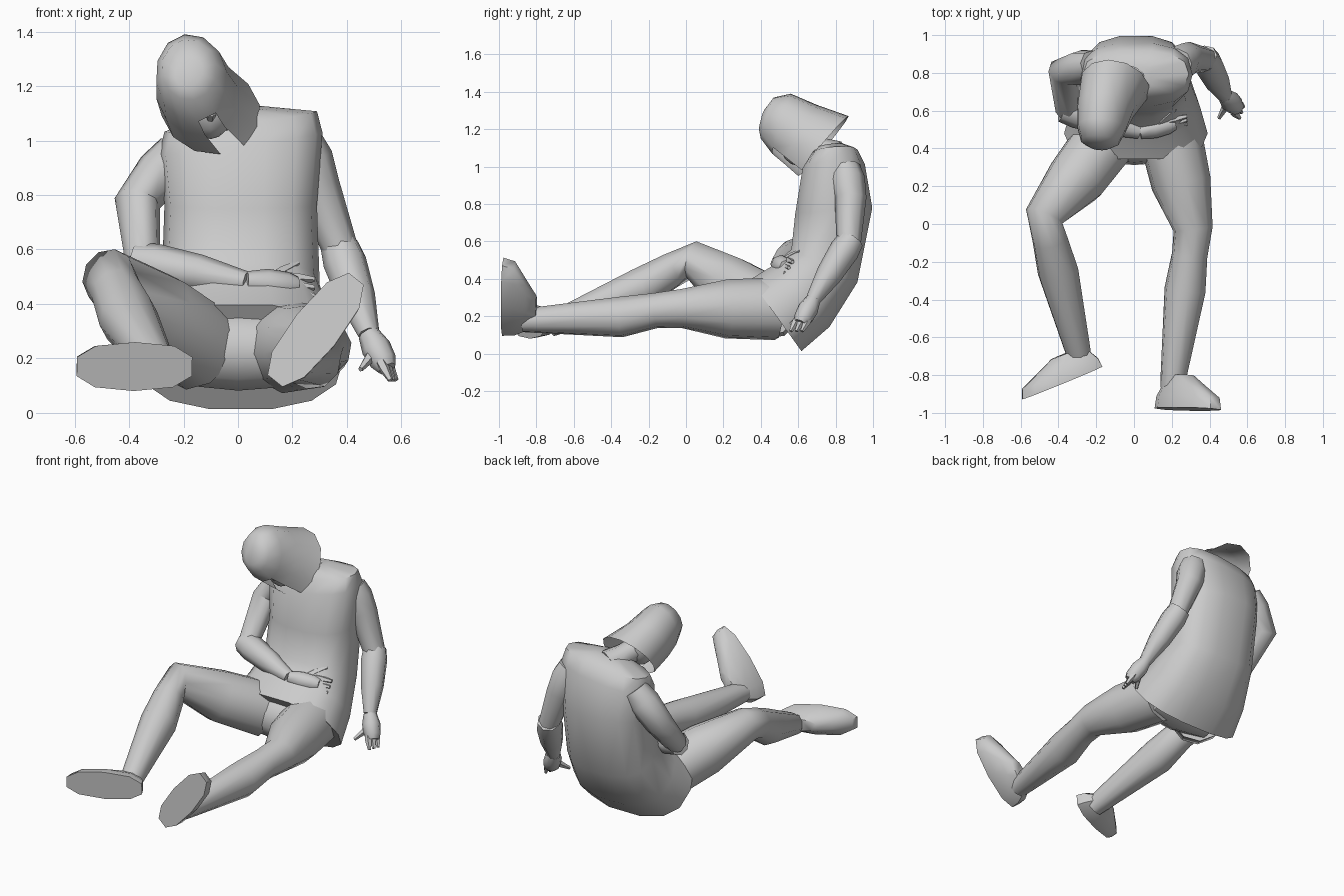
import bpy, bmesh, math
from mathutils import Vector

old_cube = bpy.data.objects.get("Cube")
if old_cube:
    bpy.data.objects.remove(old_cube, do_unlink=True)

grey = bpy.data.materials.new("plain_grey")
grey.use_nodes = True
grey.diffuse_color = (0.6, 0.6, 0.6, 1)
grey.node_tree.nodes["Principled BSDF"].inputs["Base Color"].default_value = grey.diffuse_color


def finish(name, bm):
    """Turn a bmesh into a smooth shaded object that keeps sharp edges."""
    bmesh.ops.recalc_face_normals(bm, faces=bm.faces)
    mesh = bpy.data.meshes.new(name)
    bm.to_mesh(mesh)
    bm.free()
    mesh.materials.append(grey)
    part = bpy.data.objects.new(name, mesh)
    bpy.context.collection.objects.link(part)
    bpy.ops.object.select_all(action='DESELECT')
    part.select_set(True)
    bpy.context.view_layer.objects.active = part
    bpy.ops.object.shade_smooth_by_angle(angle=math.radians(50))


def ellipse(centre, across, along, sides, power=1, turn=0):
    """Ring of points; a power under one makes it boxier."""
    ring = []
    for step in range(sides):
        angle = math.tau * (step + turn) / sides
        c, s = math.cos(angle), math.sin(angle)
        ring.append(centre + across * math.copysign(abs(c) ** power, c)
                    + along * math.copysign(abs(s) ** power, s))
    return ring


def loft(name, rings, open_end=False, gaps=()):
    """Bridge equal rings; gaps lists (ring, side) faces to leave out."""
    bm = bmesh.new()
    rows = [[bm.verts.new(point) for point in ring] for ring in rings]
    sides = len(rows[0])
    for level, (low, high) in enumerate(zip(rows, rows[1:])):
        for side in range(sides):
            if (level, side) not in gaps:
                after = (side + 1) % sides
                bm.faces.new((low[side], low[after], high[after], high[side]))
    bm.faces.new(rows[0])
    if not open_end:
        bm.faces.new(rows[-1])
    finish(name, bm)


def tube(name, points, radii, sides=8):
    """Round limb through points, carrying its frame along without twist."""
    across = (points[1] - points[0]).orthogonal()
    rings = []
    for i, (point, radius) in enumerate(zip(points, radii)):
        before, after = points[max(i - 1, 0)], points[min(i + 1, len(points) - 1)]
        along = (after - before).normalized()
        across = (across - across.project(along)).normalized()
        rings.append(ellipse(point, across * radius, across.cross(along) * radius, sides))
    loft(name, rings)


def leg(side, hip, knee, ankle):
    hip, knee, ankle = Vector(hip), Vector(knee), Vector(ankle)
    shin = ankle - knee
    calf = knee.lerp(ankle, .4) - Vector((0, 0, .02))
    points = [hip, hip.lerp(knee, .5), knee - shin * .03, knee + shin * .15,
              calf, ankle, ankle + shin * .1]
    tube(side + "_leg", points, (.17, .16, .105, .095, .11, .07, .06), sides=10)


def foot(side, heel, toe, ankle):
    """Flat sole with a low rim, narrowing up to the ankle."""
    heel, toe, ankle = Vector(heel), Vector(toe), Vector(ankle)
    half = (toe - heel) / 2
    rise = (ankle - heel) - (ankle - heel).project(half)
    width = half.cross(rise).normalized() * .09
    sole = ellipse(heel + half, half, width, 10, power=.8, turn=.5)
    under_ankle = ankle - rise
    rings = [[under_ankle + (point - under_ankle) * size + rise * height for point in sole]
             for height, size in ((0, 1), (.35, .95), (.7, .65), (1, .4))]
    loft(side + "_foot", rings)


def arm(side, shoulder, bend, elbow, wrist):
    shoulder, bend, elbow, wrist = map(Vector, (shoulder, bend, elbow, wrist))
    tube(side + "_upper_arm", [shoulder, shoulder.lerp(bend, .4), bend, elbow],
         (.08, .095, .085, .065))
    points = [elbow.lerp(wrist, share) for share in (-.08, .12, .55, 1)]
    tube(side + "_forearm", points, (.07, .08, .07, .04))


def hand(side, wrist, tip, thumb_tip, spread):
    """Palm, three grouped fingers fanned along spread, and a thumb."""
    wrist, tip, thumb_tip, spread = map(Vector, (wrist, tip, thumb_tip, spread))
    palm = [wrist.lerp(tip, share) for share in (0, .3, .6, .75)]
    tube(side + "_palm", palm, (.04, .055, .05, .035))
    for name, offset in (("first", -1), ("middle", 0), ("last", 1)):
        fan = spread * offset
        tube(f"{side}_{name}_finger", [palm[2] + fan, palm[3] + fan, tip + fan],
             (.02, .02, .01), sides=5)
    knuckle = palm[1].lerp(thumb_tip, .5) + spread * .3
    tube(side + "_thumb", [palm[1], knuckle, thumb_tip], (.03, .02, .01), sides=5)


# Legs: the right knee is raised, the left leg lies straight
right_ankle, left_ankle = (-.3, -.66, .18), (.21, -.8, .18)
leg("right", (-.14, .46, .24), (-.47, .02, .49), right_ankle)
leg("left", (.19, .48, .24), (.31, -.05, .24), left_ankle)
foot("right", (-.16, -.75, .17), (-.6, -.93, .17), right_ankle)
foot("left", (.13, -.98, .11), (.44, -.98, .5), left_ankle)

# Seat of the trousers, joining both thighs
seat = [Vector((x, .46, .23)) for x in (-.2, 0, .25)]
tube("trouser_seat", seat, (.13, .15, .13), sides=10)

# Arms: the right lies across the lap, the left hangs to the ground
right_wrist, left_wrist = (.03, .49, .48), (.48, .68, .29)
arm("right", (-.22, .84, .96), (-.37, .81, .77), (-.35, .6, .55), right_wrist)
arm("left", (.23, .85, 1), (.29, .88, .83), (.38, .87, .59), left_wrist)
hand("right", right_wrist, (.28, .55, .46), (.22, .61, .55), (0, .02, .03))
hand("left", left_wrist, (.57, .59, .12), (.45, .56, .16), (.01, .03, 0))

# Shirt: front (y, z), back (y, z) and half width, from hem to neck
shirt_rings = []
for front, back, half_width in (
        ((.34, .4), (.62, .01), .38),
        ((.47, .48), (.77, .14), .34),
        ((.56, .56), (.92, .38), .29),
        ((.58, .75), (1, .78), .28),
        ((.62, .98), (.96, 1), .3),
        ((.67, 1.06), (.92, 1.08), .28),
        ((.7, 1.1), (.84, 1.12), .09)):
    front, back = Vector((.01, *front)), Vector((.01, *back))
    slope = .04 * half_width * (front.z > .9) / .3
    shirt_rings.append(ellipse((front + back) / 2, Vector((half_width, 0, slope)),
                               (back - front) / 2, 14, power=.8))
loft("shirt", shirt_rings)

# Neck, and a head bowed to the chest
neck_base, skull = Vector((0, .8, 1.05)), Vector((-.1, .6, 1.13))
tube("neck", [neck_base, neck_base.lerp(skull, .5), skull], (.09, .07, .07))
bm = bmesh.new()
bmesh.ops.create_uvsphere(bm, u_segments=12, v_segments=8, radius=.1)
for vert in bm.verts:
    vert.co.x *= 1 + 2 * min(vert.co.z, 0)
    vert.co.z *= 1.25
    vert.co += skull
finish("face", bm)
brow = skull + Vector((-.01, -.08, .02))
nose_tip = skull + Vector((0, -.1, -.04))
tube("nose", [brow, nose_tip, nose_tip + Vector((0, .03, -.02))], (.01, .02, .01), sides=5)

# Flared hair shell, open round the face and at the nape:
# middle x, lower (y, z), upper (y, z) and half width
hair_rings = []
for middle, lower, upper, half_width in (
        (-.18, (.39, 1.2), (.42, 1.3), .05),
        (-.18, (.4, 1.15), (.47, 1.37), .1),
        (-.17, (.46, 1.07), (.56, 1.39), .13),
        (-.15, (.52, 1.02), (.7, 1.33), .15),
        (-.1, (.6, .95), (.87, 1.27), .18)):
    lean = half_width * .2
    lower, upper = Vector((middle + lean, *lower)), Vector((middle - lean, *upper))
    hair_rings.append(ellipse((lower + upper) / 2, Vector((half_width, 0, .02)),
                              (upper - lower) / 2, 12))
loft("hair", hair_rings, open_end=True, gaps=[(2, 9), (3, 9)])
